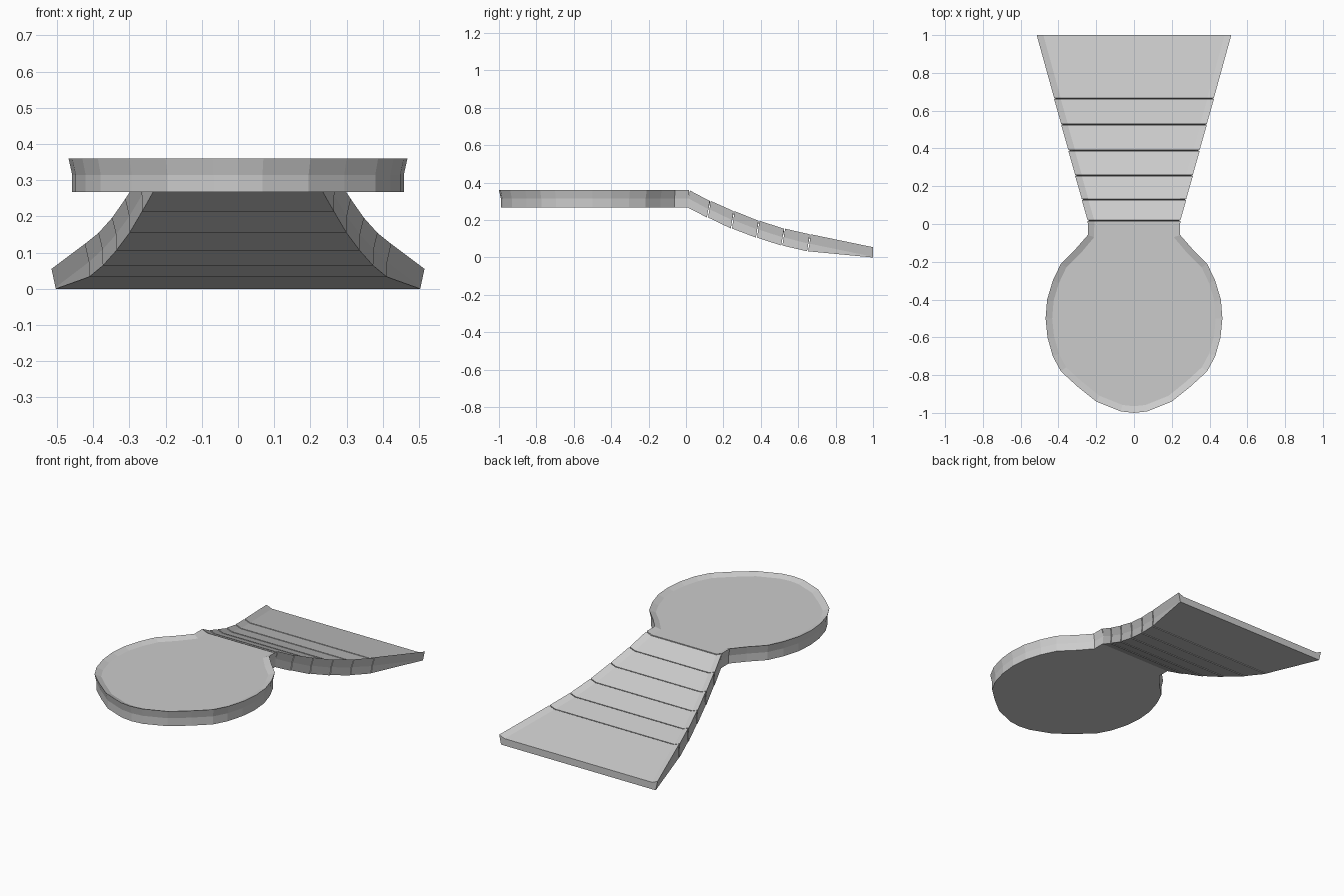
import bpy, bmesh
from mathutils import Vector

if "Cube" in bpy.data.objects:
    bpy.data.objects.remove(bpy.data.objects["Cube"])


def make_object(name, bm):
    bmesh.ops.recalc_face_normals(bm, faces=bm.faces[:])
    mesh = bpy.data.meshes.new(name)
    bm.to_mesh(mesh)
    bm.free()
    obj = bpy.data.objects.new(name, mesh)
    bpy.context.collection.objects.link(obj)
    return obj


# Round platform with a short neck: flared rim around a shallow dished floor
half = [(.245, .015), (.244, -.058), (.307, -.13), (.387, -.21), (.43, -.30),
        (.46, -.40), (.468, -.50), (.458, -.60), (.43, -.70), (.387, -.78),
        (.30, -.86), (.20, -.94), (.07, -.992)]
outline = [Vector(p) for p in half] + [Vector((0, -1))]
outline += [Vector((-x, y)) for x, y in reversed(half)]
section = [(.010, .268), (.010, .315), (0, .36), (.035, .346)]  # inset, height


def inset(i, d):
    if i in (0, len(outline) - 1):
        x, y = outline[i]
        return Vector((x - d if x > 0 else x + d, y))
    a = (outline[i] - outline[i - 1]).normalized()
    b = (outline[i + 1] - outline[i]).normalized()
    t = (a + b).normalized()
    return outline[i] + Vector((t.y, -t.x)) * d


bm = bmesh.new()
rings = []
for d, z in section:
    rings.append([bm.verts.new((*inset(i, d), z)) for i in range(len(outline))])
for lo, hi in zip(rings, rings[1:]):
    for i in range(len(outline) - 1):
        bm.faces.new((lo[i], lo[i + 1], hi[i + 1], hi[i]))
bm.faces.new(rings[0])
bm.faces.new(rings[-1])
bm.faces.new([r[0] for r in rings] + [r[-1] for r in reversed(rings)])
make_object("round_platform", bm)

# Ramp stations: y at the bottom, y at the top, bottom z, kink z, top z
stations = [(.005, .018, .268, .315, .358), (.115, .130, .214, .258, .302),
            (.243, .257, .155, .200, .248), (.377, .390, .106, .150, .196),
            (.512, .527, .064, .108, .154), (.650, .664, .033, .074, .124),
            (1.0, 1.0, .0, .004, .055)]
GAP = .003


def ramp_section(bm, s, shift):
    yb, yt, zb, zm, zt = s
    ym = (yb + yt) / 2
    w = .241 + .274 * yt
    side = [(w - .012, yb, zb), (w - .011, ym, zm), (w, yt, zt),
            (w - .035, yt, zt - .014)]
    loop = side + [(-x, y, z) for x, y, z in reversed(side)]
    return [bm.verts.new((x, y + shift, z)) for x, y, z in loop]


# Widening curved ramp made of separate slabs with fine seams
for k in range(len(stations) - 1):
    bm = bmesh.new()
    a = ramp_section(bm, stations[k], GAP)
    last = k == len(stations) - 2
    b = ramp_section(bm, stations[k + 1], 0 if last else -GAP)
    n = len(a)
    for i in range(n):
        j = (i + 1) % n
        bm.faces.new((a[i], a[j], b[j], b[i]))
    bm.faces.new(a)
    bm.faces.new(b)
    make_object(f"ramp_slab_{k + 1}", bm)
